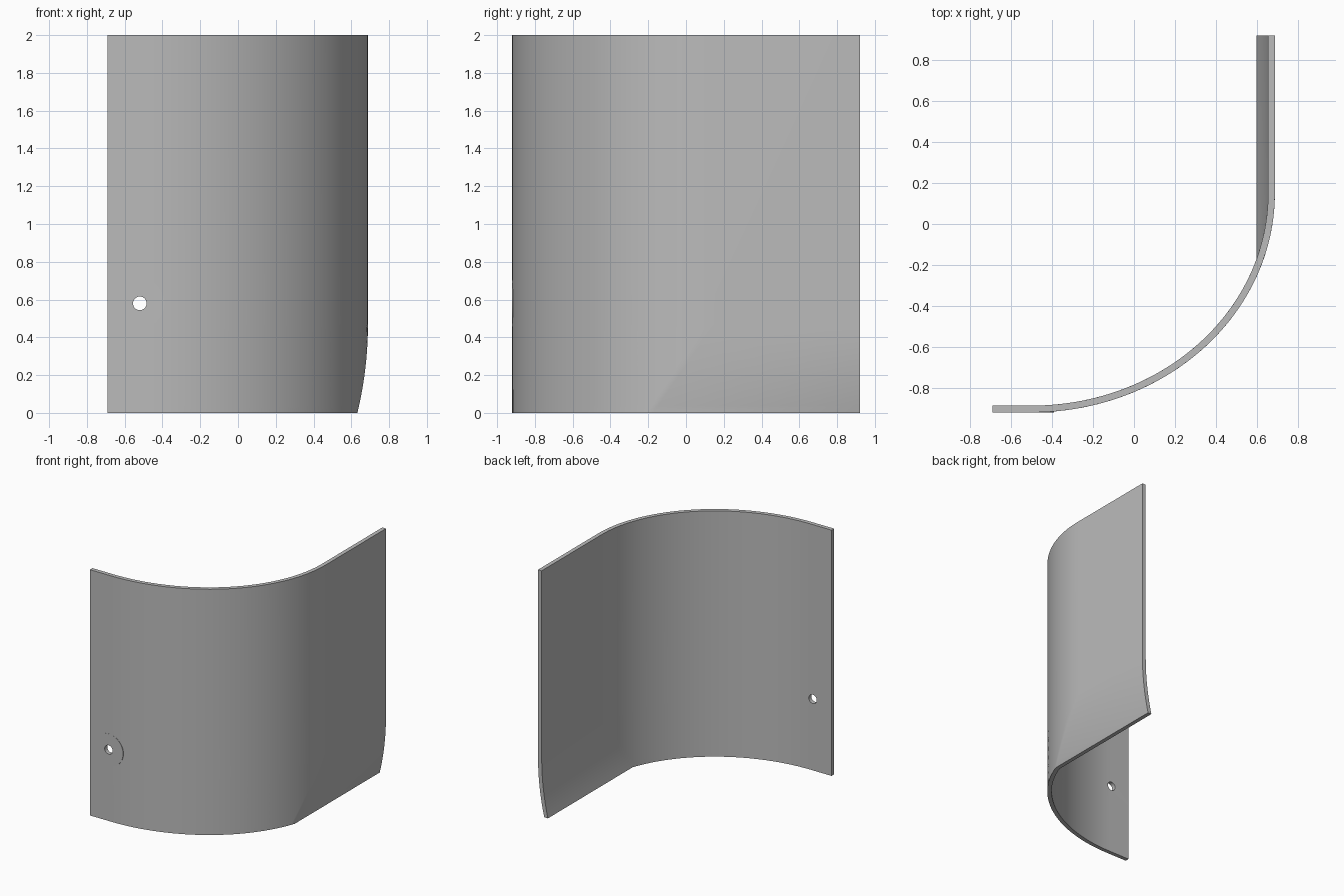
import bpy, bmesh, math
from mathutils import Matrix

cube = bpy.data.objects.get("Cube")
if cube:
    bpy.data.objects.remove(cube, do_unlink=True)

grey = bpy.data.materials.new("plain grey")
grey.use_nodes = True
colour = (0.5, 0.5, 0.5, 1)
grey.diffuse_color = colour
grey.node_tree.nodes["Principled BSDF"].inputs["Base Color"].default_value = colour

LEFT, SIDE, DEPTH, HEIGHT = -0.69, 0.688, 0.92, 2.0
THICK = 0.033
CX, CY = -0.5, 0.15            # centre of the rounded corner
BEND_Z, BEND_R = 0.47, 2.0     # inward curl of the lower side wall
ARC_STEPS, BEND_STEPS = 40, 12
HOLE_X, HOLE_Z = -0.52, 0.58


def make_object(name, bm):
    bmesh.ops.recalc_face_normals(bm, faces=bm.faces)
    mesh = bpy.data.meshes.new(name)
    bm.to_mesh(mesh)
    bm.free()
    obj = bpy.data.objects.new(name, mesh)
    bpy.context.collection.objects.link(obj)
    mesh.materials.append(grey)
    return obj


def section(z, inset):
    """Plan outline of one skin at height z, ending the corner at the curled wall."""
    a, b = SIDE - CX - inset, DEPTH + CY - inset
    drop = max(0, BEND_Z - z)
    wall = SIDE - inset - (BEND_R - math.sqrt(BEND_R**2 - drop**2))
    end = math.asin(min(1, (wall - CX) / a))
    pts = [(LEFT, CY - b, z)]
    for i in range(ARC_STEPS + 1):
        t = end * i / ARC_STEPS
        pts.append((CX + a * math.sin(t), CY - b * math.cos(t), z))
    return pts + [(wall, DEPTH, z)]


def cylinder(name, radius, y0, y1, sides):
    bm = bmesh.new()
    turn = Matrix.Translation((HOLE_X, (y0 + y1) / 2, HOLE_Z)) @ Matrix.Rotation(math.pi / 2, 4, 'X')
    bmesh.ops.create_cone(bm, cap_ends=True, segments=sides, radius1=radius,
                          radius2=radius, depth=y1 - y0, matrix=turn)
    return make_object(name, bm)


# Curved panel: each level is a closed loop of outer and inner skin
levels = [BEND_Z * i / BEND_STEPS for i in range(BEND_STEPS + 1)] + [HEIGHT]
bm = bmesh.new()
rings = [[bm.verts.new(p) for p in section(z, 0) + section(z, THICK)[::-1]] for z in levels]
n = len(rings[0])
for low, high in zip(rings, rings[1:]):
    for i in range(n):
        j = (i + 1) % n
        bm.faces.new((low[i], low[j], high[j], high[i]))
for ring in (rings[0], rings[-1]):
    for i in range(n // 2 - 1):
        bm.faces.new((ring[i], ring[i + 1], ring[n - 2 - i], ring[n - 1 - i]))
panel = make_object("curved_panel", bm)

# Flat round seat around the hole, emerging where the panel curves away
seat = cylinder("hole_seat", 0.13, -DEPTH - 0.0005, -DEPTH + 0.02, 48)

# Hole through both
cutter = cylinder("hole_cutter", 0.036, -DEPTH - 0.1, -DEPTH + 0.1, 32)
cutter.hide_render = True
for obj in (panel, seat):
    cut = obj.modifiers.new("hole", 'BOOLEAN')
    cut.object = cutter
    cut.solver = 'EXACT'
    bpy.ops.object.select_all(action='DESELECT')
    obj.select_set(True)
    bpy.context.view_layer.objects.active = obj
    bpy.ops.object.modifier_apply(modifier=cut.name)
    bpy.ops.object.shade_smooth_by_angle(angle=math.radians(30))
bpy.data.objects.remove(cutter, do_unlink=True)
